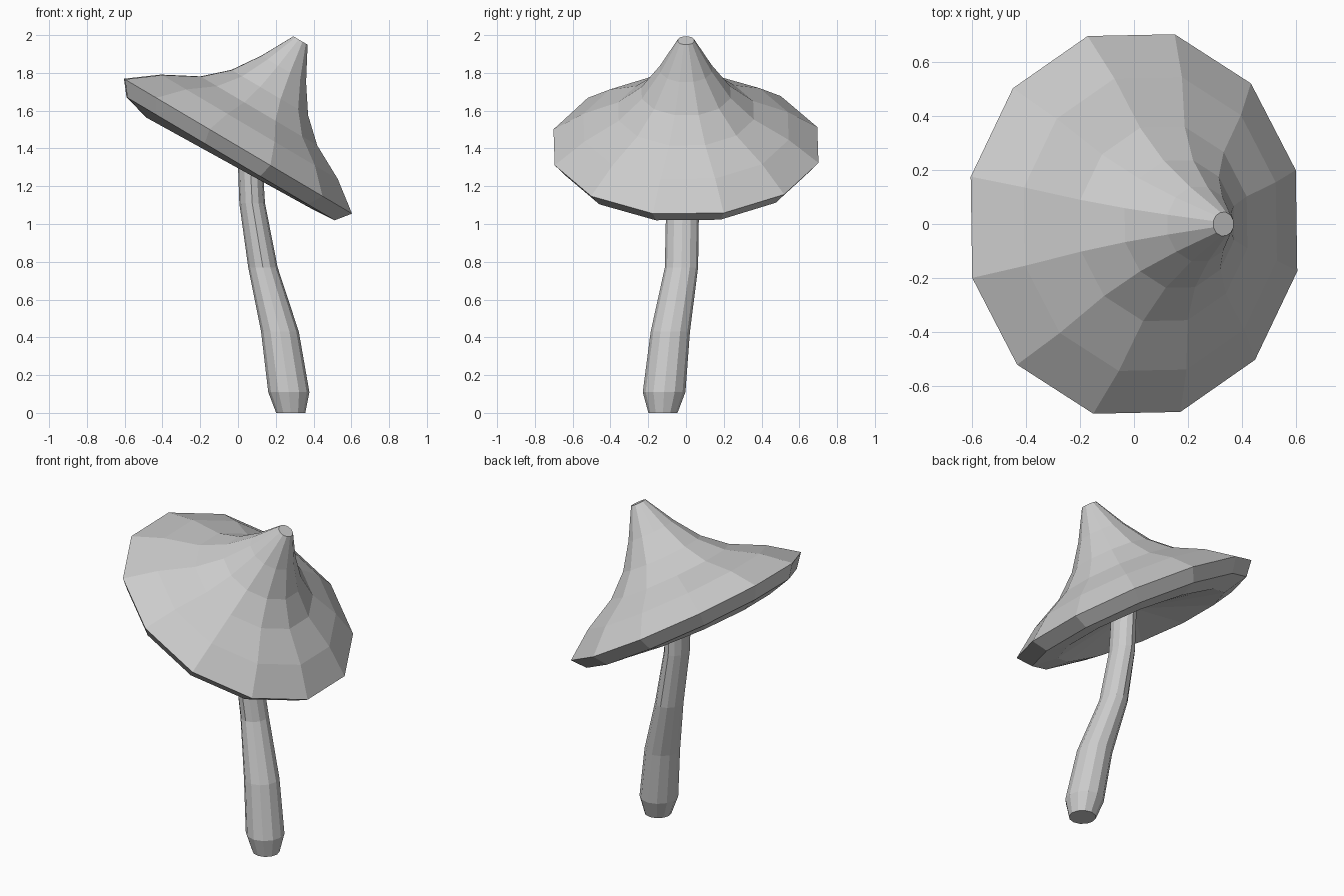
import bpy, bmesh
from math import sin, cos, radians, tau
from mathutils import Matrix, Vector

if "Cube" in bpy.data.objects:
    bpy.data.objects.remove(bpy.data.objects["Cube"])


def loft(name, rings):
    """Skin a list of equal-sized point rings and close both ends."""
    bm = bmesh.new()
    loops = [[bm.verts.new(p) for p in ring] for ring in rings]
    n = len(loops[0])
    for a, b in zip(loops, loops[1:]):
        for i in range(n):
            j = (i + 1) % n
            bm.faces.new((a[i], a[j], b[j], b[i]))
    bm.faces.new(loops[0][::-1])
    bm.faces.new(loops[-1])
    bmesh.ops.recalc_face_normals(bm, faces=bm.faces)
    mesh = bpy.data.meshes.new(name)
    bm.to_mesh(mesh)
    bm.free()
    obj = bpy.data.objects.new(name, mesh)
    bpy.context.collection.objects.link(obj)
    return obj


# Cap: twelve-sided concave cone with a rolled lip and shallow hollow underside, tilted
SIDES = 12
tilt = Matrix.Translation((0, 0, 1.412)) @ Matrix.Rotation(radians(30.6), 4, 'Y')


def cap_ring(r, h, slope=0):
    """Ring of the cap; slope lowers the side under the raised edge."""
    return [tilt @ Vector((r * cos(a), r * sin(a), h + slope * r * cos(a)))
            for a in (radians(16) + tau * i / SIDES for i in range(SIDES))]


underside = [(0.06, -0.01), (0.51, -0.102, 0.03), (0.66, -0.077)]
top = [(0.723, 0), (0.56, 0.119), (0.37, 0.217), (0.243, 0.33),
       (0.142, 0.475), (0.045, 0.65)]
loft("cap", [cap_ring(*p) for p in underside + top])

# Stem: bent twelve-sided tube, narrow foot; x, y, z, x radius, y radius
stem = [(0.279, -0.122, 0.0, 0.077, 0.077),
        (0.269, -0.116, 0.11, 0.109, 0.113),
        (0.222, -0.083, 0.43, 0.100, 0.104),
        (0.132, -0.024, 0.77, 0.078, 0.088),
        (0.075, -0.018, 1.11, 0.068, 0.087),
        (0.060, -0.015, 1.42, 0.064, 0.086)]
loft("stem", [[(x + rx * cos(a), y + ry * sin(a), z)
               for a in (tau * i / 12 for i in range(12))]
              for x, y, z, rx, ry in stem])
